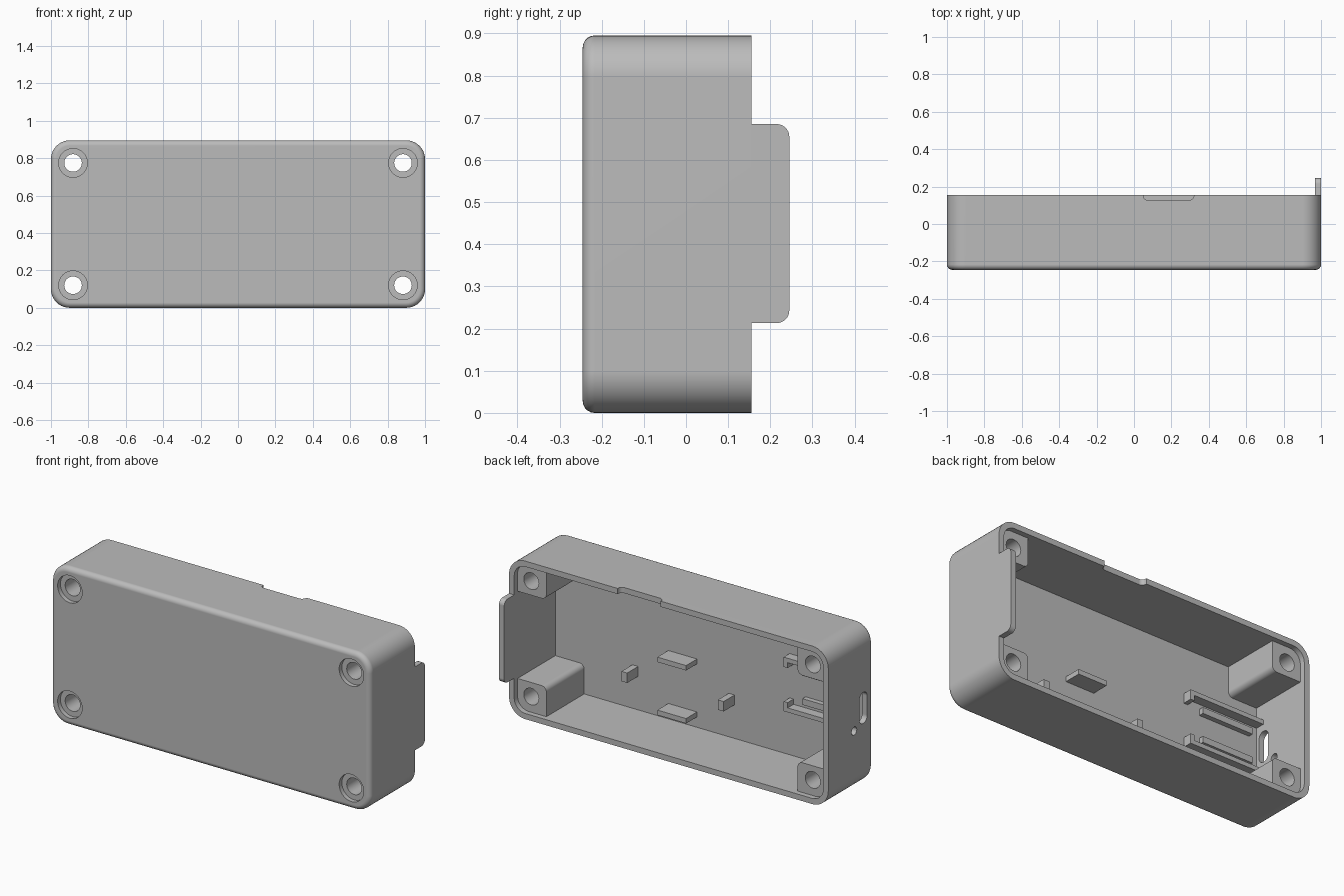
import bpy, bmesh, math
from mathutils import Vector

cube = bpy.data.objects.get("Cube")
if cube:
    bpy.data.objects.remove(cube, do_unlink=True)

grey = bpy.data.materials.new("plain grey plastic")
grey.use_nodes = True
COLOUR = (0.5, 0.5, 0.5, 1)
grey.diffuse_color = COLOUR
grey.node_tree.nodes["Principled BSDF"].inputs["Base Color"].default_value = COLOUR

FRONT, RIM, HEIGHT, WALL = -0.245, 0.155, 0.895, 0.032
FLOOR = FRONT + WALL
MID = HEIGHT / 2


def prism(name, axis, a, b, c, radii=(0, 0, 0, 0), segs=8, bevel=0):
    """Rounded rectangle a x b extruded over c along an axis.
    Corner order: low-low, high-low, high-high, low-high."""
    outline = []
    for i, r in enumerate(radii):
        sa, sb = (-1, 1, 1, -1)[i], (-1, -1, 1, 1)[i]
        ca = a[sa > 0] - sa * r
        cb = b[sb > 0] - sb * r
        steps = segs if r else 0
        for k in range(steps + 1):
            t = math.pi + math.pi / 2 * (i + (k / steps if steps else 0))
            outline.append((ca + r * math.cos(t), cb + r * math.sin(t)))
    place = {"x": lambda p, q, d: (d, p, q), "y": lambda p, q, d: (p, d, q),
             "z": lambda p, q, d: (p, q, d)}[axis]
    bm = bmesh.new()
    base = bm.faces.new([bm.verts.new(place(p, q, c[0])) for p, q in outline])
    rim = list(base.edges)
    side = bmesh.ops.extrude_face_region(bm, geom=[base], use_keep_orig=True)["geom"]
    shift = Vector(place(0, 0, c[1] - c[0]))
    bmesh.ops.translate(bm, vec=shift, verts=[v for v in side if isinstance(v, bmesh.types.BMVert)])
    if bevel:
        bmesh.ops.bevel(bm, geom=rim, offset=bevel, segments=5, profile=0.5, affect="EDGES")
    bmesh.ops.remove_doubles(bm, verts=bm.verts, dist=1e-5)
    bmesh.ops.recalc_face_normals(bm, faces=bm.faces)
    mesh = bpy.data.meshes.new(name)
    bm.to_mesh(mesh)
    bm.free()
    mesh.materials.append(grey)
    ob = bpy.data.objects.new(name, mesh)
    bpy.context.collection.objects.link(ob)
    return ob


def peg(axis, a, b, r, c):
    """Round cutter."""
    return prism("cutter", axis, (a - r, a + r), (b - r, b + r), c, (r,) * 4)


def activate(ob):
    bpy.ops.object.select_all(action="DESELECT")
    ob.select_set(True)
    bpy.context.view_layer.objects.active = ob


def cut(ob, *cutters):
    activate(ob)
    for cutter in cutters:
        mod = ob.modifiers.new("cut", "BOOLEAN")
        mod.operation, mod.solver, mod.object = "DIFFERENCE", "EXACT", cutter
        bpy.ops.object.modifier_apply(modifier=mod.name)
        bpy.data.objects.remove(cutter, do_unlink=True)


# Main shell, open at the back
shell = prism("case_shell", "y", (-1, 1), (0, HEIGHT), (FRONT, RIM), (0.1,) * 4, 10, 0.028)
cut(shell, prism("cutter", "y", (WALL - 1, 1 - WALL), (WALL, HEIGHT - WALL),
                 (FLOOR, RIM + 0.1), (0.07,) * 4, 10))

# Rim notch, port slot and small button hole
cut(shell,
    prism("cutter", "z", (0.05, 0.32), (0.127, 0.25), (HEIGHT - 0.06, HEIGHT + 0.1),
          (0.025, 0.025, 0, 0)),
    prism("cutter", "x", (-0.193, -0.123), (0.364, 0.54), (-1.1, -0.9), (0.034,) * 4),
    peg("x", -0.077, 0.352, 0.023, (-1.1, -0.9)))

# Corner screw bosses with counterbored holes
parts = [shell]
for sx in (-1, 1):
    for sz in (-1, 1):
        x, z = sx * 0.882, MID + sz * 0.327
        xs = sorted((sx * 0.787, sx * 0.985))
        zs = sorted((MID + sz * 0.247, MID + sz * (MID - 0.015)))
        corner_signs = [(-1, -1), (1, -1), (1, 1), (-1, 1)]
        radii = [0.03 if s == (-sx, -sz) else 0.085 if s == (sx, sz) else 0
                 for s in corner_signs]
        boss = prism("screw_boss", "y", xs, zs, (FLOOR - 0.005, 0.125), radii)
        cut(boss, peg("y", x, z, 0.047, (-0.4, 0.3)))
        cut(shell, peg("y", x, z, 0.077, (-0.4, FRONT + 0.025)),
            peg("y", x, z, 0.047, (-0.4, 0.3)))
        parts.append(boss)

# Lid tab on the left end wall
parts.append(prism("end_tab", "x", (RIM, 0.245), (0.213, 0.685), (1 - WALL, 1),
                   (0, 0.03, 0.03, 0)))


def block(name, x0, x1, z0, z1, top):
    parts.append(prism(name, "y", (x0, x1), (z0, z1), (FLOOR - 0.005, top)))


# Locating blocks on the floor
for z in (0.105, 0.405):
    block("long_locator", 0.08, 0.26, z - 0.014, z + 0.014, -0.115)
for x in (0.467, -0.137):
    block("short_locator", x - 0.018, x + 0.018, 0.222, 0.278, -0.115)

# Board holder by the port: rails, end hooks and support ledges
PORT = 0.452
for s in (-1, 1):
    def span(near, far):
        return sorted((PORT + s * near, PORT + s * far))
    block("board_rail", WALL - 1, -0.5, *span(0.128, 0.153), -0.16)
    block("rail_hook", -0.525, -0.5, *span(0.098, 0.13), -0.16)
    block("board_ledge", -0.92, -0.6, *span(0.065, 0.1), -0.185)

# Smooth rounded areas, keep corners crisp
for ob in parts:
    activate(ob)
    bpy.ops.object.shade_smooth_by_angle(angle=math.radians(30))
    ob.modifiers.new("even_shading", "WEIGHTED_NORMAL").keep_sharp = True
